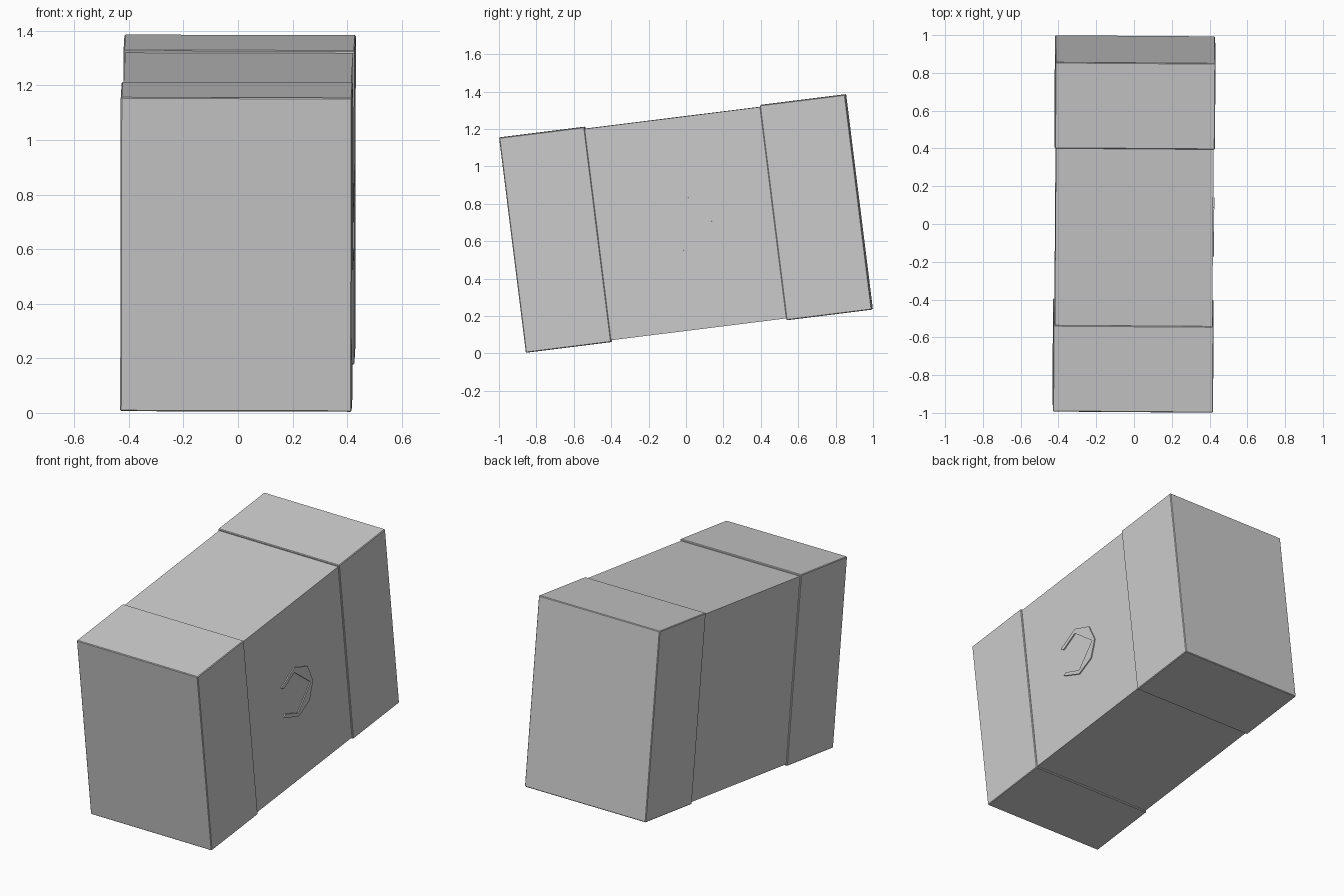
import bpy, bmesh, math
from mathutils import Matrix, Euler, Vector

if "Cube" in bpy.data.objects:
    bpy.data.objects.remove(bpy.data.objects["Cube"], do_unlink=True)

grey = bpy.data.materials.new("plain grey")
grey.use_nodes = True
color = (0.6, 0.6, 0.6, 1)
grey.diffuse_color = color
grey.node_tree.nodes["Principled BSDF"].inputs["Base Color"].default_value = color

# Whole model leans back, with a hint of yaw and roll
tilt = Matrix.Translation((0, 0, 0.695)) @ Euler(
    (math.radians(7.1), math.radians(0.15), math.radians(-0.4))).to_matrix().to_4x4()


def add_part(name, bm, bevel=0):
    bmesh.ops.recalc_face_normals(bm, faces=bm.faces)
    if bevel:
        bmesh.ops.bevel(bm, geom=bm.edges[:], offset=bevel, segments=1, affect='EDGES')
    mesh = bpy.data.meshes.new(name)
    bm.to_mesh(mesh)
    bm.free()
    mesh.materials.append(grey)
    obj = bpy.data.objects.new(name, mesh)
    obj.matrix_world = tilt
    bpy.context.collection.objects.link(obj)


def add_box(name, size, y, bevel=0):
    bm = bmesh.new()
    bmesh.ops.create_cube(bm, size=1)
    bmesh.ops.scale(bm, vec=size, verts=bm.verts)
    bmesh.ops.translate(bm, vec=(0, y, 0), verts=bm.verts)
    add_part(name, bm, bevel)


# Slimmer middle body between two end caps
LENGTH, CAP, HEIGHT = 1.864, 0.46, 1.159
cap_y = (LENGTH - CAP) / 2
add_box("middle_body", (0.834, LENGTH - 2 * CAP + 0.04, HEIGHT - 0.02), 0)
add_box("front_cap", (0.848, CAP, HEIGHT), -cap_y, 0.004)
add_box("back_cap", (0.848, CAP, HEIGHT), cap_y, 0.004)

# Raised angular crescent on the left side
outline = [(-.159, .095), (-.02, .159), (.104, .103), (.144, -.013), (.095, -.123),
           (-.021, -.169), (-.159, -.101), (-.137, -.089), (-.018, -.144),
           (.12, -.01), (-.024, .129), (-.136, .077)]
bm = bmesh.new()
face = bm.faces.new([bm.verts.new((0.415, y, z)) for y, z in outline])
raised = bmesh.ops.extrude_face_region(bm, geom=[face])["geom"]
bmesh.ops.translate(bm, vec=Vector((0.009, 0, 0)),
                    verts=[v for v in raised if isinstance(v, bmesh.types.BMVert)])
add_part("crescent_relief", bm)
